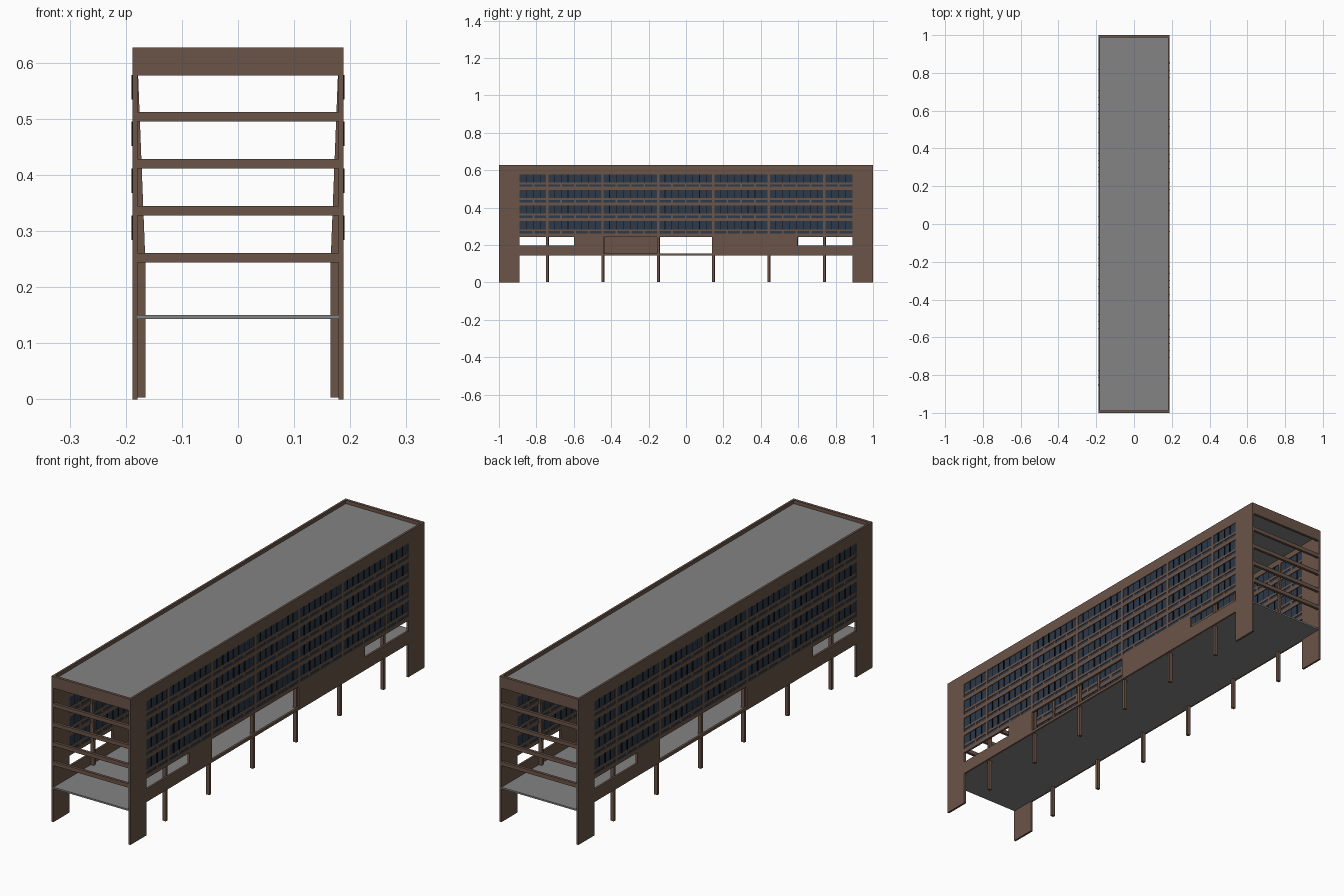
import bpy, bmesh, random
from mathutils import Vector

if "Cube" in bpy.data.objects:
    bpy.data.objects.remove(bpy.data.objects["Cube"])

random.seed(4)

def mat(name, rgb):
    m = bpy.data.materials.new(name)
    m.diffuse_color = (*rgb, 1)
    m.use_nodes = True
    m.node_tree.nodes["Principled BSDF"].inputs["Base Color"].default_value = m.diffuse_color
    return m

BROWN = mat("brown concrete", (0.145, 0.09, 0.065))
GREY = mat("grey slab", (0.23, 0.23, 0.23))
GLASS = mat("navy glass", (0.026, 0.04, 0.065))
BLACK = mat("black frame", (0.004, 0.004, 0.005))

def prism(bm, bottom, top):
    """Six-sided solid from (x0,x1,y0,y1,z) rectangles."""
    vs = []
    for x0, x1, y0, y1, z in (bottom, top):
        vs += [bm.verts.new(p) for p in ((x0, y0, z), (x1, y0, z), (x1, y1, z), (x0, y1, z))]
    for f in ((3, 2, 1, 0), (4, 5, 6, 7), (0, 1, 5, 4), (1, 2, 6, 5), (2, 3, 7, 6), (3, 0, 4, 7)):
        bm.faces.new([vs[i] for i in f])

def box(bm, x0, x1, y0, y1, z0, z1):
    prism(bm, (x0, x1, y0, y1, z0), (x0, x1, y0, y1, z1))

def finish(bm, name, m, rotate=True):
    """Make the object; the building has half-turn symmetry about z."""
    if rotate:
        geo = bmesh.ops.duplicate(bm, geom=bm.verts[:] + bm.edges[:] + bm.faces[:])["geom"]
        for v in geo:
            if isinstance(v, bmesh.types.BMVert):
                v.co = Vector((-v.co.x, -v.co.y, v.co.z))
    bmesh.ops.recalc_face_normals(bm, faces=bm.faces[:])
    me = bpy.data.meshes.new(name)
    bm.to_mesh(me)
    bm.free()
    me.materials.append(m)
    ob = bpy.data.objects.new(name, me)
    bpy.context.collection.objects.link(ob)

X0, X1 = 0.179, 0.188          # long wall inner and outer faces
H, EAVE, DECK = 0.627, 0.577, 0.143
COLS = (-0.742, -0.446, -0.149, 0.146, 0.443, 0.739)
FLOORS = [0.244 + 0.0836 * i for i in range(4)]
END = 0.89

# Corner piers and upper band of the long walls
bm = bmesh.new()
for y0, y1 in ((-1, -END), (END, 1)):
    box(bm, X0, X1, y0, y1, 0, H)
box(bm, X0, X1, -END, END, EAVE, H)
finish(bm, "side_wall_frame", BROWN)

# Parapet and floor beams across the open ends
bm = bmesh.new()
box(bm, -X0, X0, -1, -0.988, EAVE, H)
for z in FLOORS:
    box(bm, -X0, X0, -1, -0.988, z, z + 0.017)
finish(bm, "end_beams", BROWN)

# Roof and raised deck
bm = bmesh.new()
box(bm, -X0, X0, -0.988, 0.988, 0.602, 0.612)
finish(bm, "roof_slab", GREY, False)
bm = bmesh.new()
box(bm, -X0, X0, -0.998, 0.998, DECK, 0.15)
finish(bm, "deck_slab", GREY, False)

# Lower wall: balustrade band, solid panels and thin deck edge
bm = bmesh.new()
for y0, y1, z1 in ((-END, -0.6, 0.198), (-0.6, -0.446, 0.244), (-0.446, 0.146, 0.155),
                   (0.146, 0.595, 0.244), (0.595, END, 0.198)):
    box(bm, X0, X1, y0, y1, DECK, z1)
finish(bm, "lower_wall", BROWN)

# Columns, tapering above the first floor into facade fins
bm = bmesh.new()
for y in COLS:
    a, b = y - 0.006, y + 0.006
    box(bm, 0.165, 0.180, a, b, 0.003, 0.244)
    prism(bm, (0.165, X1, a, b, 0.244), (0.178, X1, a, b, EAVE))
finish(bm, "columns_and_fins", BROWN)

# Facade grid: floor bands, sills, short posts between the low lights
bays = [-END, *COLS, END]
bm = bmesh.new()
for z in FLOORS:
    box(bm, X0, X1, -END, END, z, z + 0.017)
    box(bm, X0 + 0.001, X1 - 0.001, -END, END, z + 0.030, z + 0.040)
    for a, b in zip(bays, bays[1:]):
        n = max(1, round((b - a) / 0.074))
        for i in range(1, n):
            y = a + (b - a) * i / n
            box(bm, X0 + 0.001, X1 - 0.002, y - 0.005, y + 0.005, z + 0.017, z + 0.030)
finish(bm, "facade_grid", BROWN)

# Window glass strips
bm = bmesh.new()
for z in FLOORS:
    box(bm, 0.182, 0.185, -END, END, z + 0.017, z + 0.030)
    box(bm, 0.182, 0.185, -END, END, z + 0.040, z + 0.0836)
finish(bm, "window_glass", GLASS)

# Black mullions, a few of them projecting as open vents
bm = bmesh.new()
for z in FLOORS:
    for a, b in zip(bays, bays[1:]):
        n = max(1, round((b - a) / 0.037))
        for i in range(1, n):
            y = a + (b - a) * i / n
            out = 0.190 if random.random() < 0.2 else 0.187
            box(bm, 0.181, out, y - 0.0015, y + 0.0015, z + 0.040, z + 0.0836)
finish(bm, "window_mullions", BLACK)
